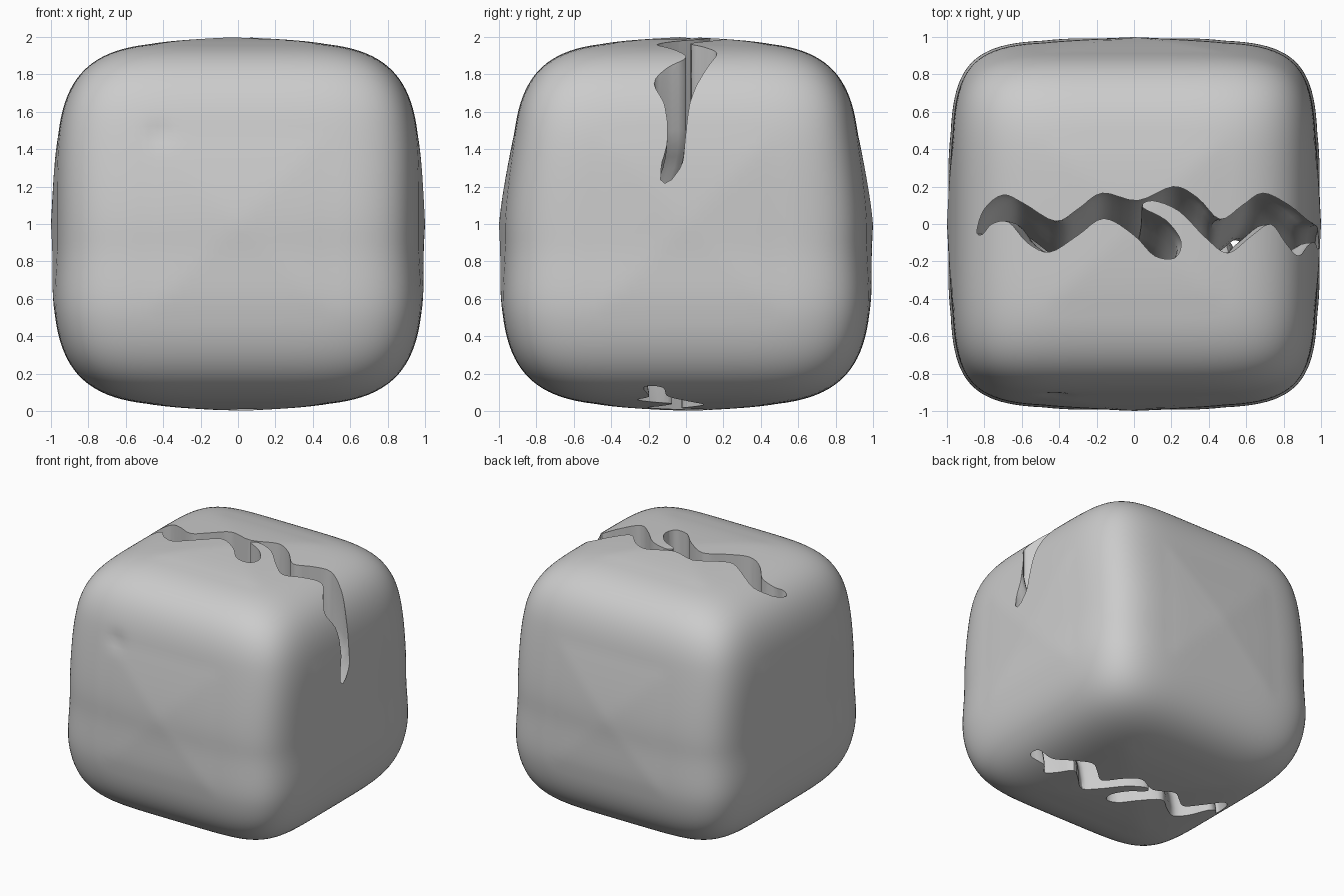
import bpy, bmesh, math
from mathutils import Vector

old = bpy.data.objects.get("Cube")
if old:
    bpy.data.objects.remove(old, do_unlink=True)

stone = bpy.data.materials.new("plain_grey")
stone.use_nodes = True
stone.diffuse_color = (0.6, 0.6, 0.6, 1)
stone.node_tree.nodes["Principled BSDF"].inputs["Base Color"].default_value = (0.6, 0.6, 0.6, 1)


def make_object(name, bm):
    bmesh.ops.recalc_face_normals(bm, faces=bm.faces)
    mesh = bpy.data.meshes.new(name)
    bm.to_mesh(mesh)
    bm.free()
    mesh.materials.append(stone)
    obj = bpy.data.objects.new(name, mesh)
    bpy.context.collection.objects.link(obj)
    return obj


def ramp(value, low, high):
    t = min(max((value - low) / (high - low), 0), 1)
    return t * t * (3 - 2 * t)


# Rounded block: a dense cube pushed onto a superellipsoid with pillowed faces
SIDE_POWER, TOP_POWER = 5.4, 4.1
bm = bmesh.new()
bmesh.ops.create_cube(bm, size=2)
bmesh.ops.subdivide_edges(bm, edges=bm.edges, cuts=39, use_grid_fill=True)
for v in bm.verts:
    x, y, z = (abs(c) for c in v.co)
    around = (x ** SIDE_POWER + y ** SIDE_POWER) ** (TOP_POWER / SIDE_POWER)
    p = v.co / (around + z ** TOP_POWER) ** (1 / TOP_POWER)
    off_centre = sorted((x, y, z))[1]
    p *= 1 - 0.026 * min(off_centre / 0.5, 1)
    # Flared foot, and front and back leaning in towards the top
    foot = 1 + 0.02 * ramp(-p.z, 0.1, 0.5)
    p.x *= foot
    p.y *= foot * (1 - 0.045 * ramp(p.z, -0.05, 0.55))
    # Shallow dent in the front face
    if p.y < 0:
        p.y += 0.015 * math.exp(-((p.x + 0.42) ** 2 + (p.z - 0.48) ** 2) / 0.004)
    v.co = p + Vector((0, 0, 1))
block = make_object("cracked_block", bm)

# Crack outline seen in plan: back lip left to right, then front lip right to left
back_lip = [(-.84, -.04), (-.8, .08), (-.7, .155), (-.59, .11), (-.42, .015), (-.3, .08),
            (-.17, .165), (.02, .125), (.21, .2), (.34, .14), (.46, .025), (.58, .1),
            (.69, .165), (.83, .1), (.96, .0), (1.08, -.01)]
front_lip = [(1.08, -.11), (.95, -.1), (.88, -.17), (.81, -.1), (.73, 0), (.62, -.07),
             (.5, -.155), (.38, -.07), (.24, .07), (.1, .125), (.045, .09), (.17, .02),
             (.25, -.09), (.22, -.18), (.11, -.17), (0, -.06), (-.16, .03), (-.3, -.06),
             (-.45, -.15), (-.57, -.1), (-.67, .01), (-.76, 0), (-.81, -.055)]


def smooth_loop(points, steps):
    result = []
    n = len(points)
    for i in range(n):
        a, b, c, d = (Vector(points[(i + k) % n]) for k in (-1, 0, 1, 2))
        for s in range(steps):
            t = s / steps
            result.append(b + (c - a) * (t / 2)
                          + (2 * a - 5 * b + 4 * c - d) * (t * t / 2)
                          + (3 * b - a - 3 * c + d) * (t ** 3 / 2))
    return result


# Crack cutter: upright near the top, then bowed forward and shortened downward
outline = smooth_loop(back_lip + front_lip, 4)
bm = bmesh.new()
rings = []
for z in (2.15, 1.8, 1.5, 1.42, 1.36, 1.3, 1.2, 1.1, 1, .9, .8, .7, .6, .5, .4, .3, .2, .1, -.15):
    bow = -0.22 * math.sin(math.pi * ramp(1.45 - z, 0, 1.4))
    shrink = 1 - 0.1 * ramp(1.5 - z, 0, 0.25) - 0.1 * ramp(1.2 - z, 0, 1)
    slide = -0.09 * ramp(1.2 - z, 0, 1)
    skew = -0.1 * ramp(1.2 - z, 0, 1)
    rings.append([bm.verts.new((p.x * shrink + slide, p.y + bow + skew * p.x, z))
                  for p in outline])
for upper, lower in zip(rings, rings[1:]):
    for i in range(len(outline)):
        j = (i + 1) % len(outline)
        bm.faces.new((upper[i], upper[j], lower[j], lower[i]))
caps = [bm.faces.new(rings[0]), bm.faces.new(rings[-1])]
bmesh.ops.triangulate(bm, faces=caps)
cutter = make_object("crack_cutter", bm)
cutter.hide_render = True
cutter.hide_set(True)

# Carve the crack and apply the cut
cut = block.modifiers.new("crack", 'BOOLEAN')
cut.operation = 'DIFFERENCE'
cut.solver = 'EXACT'
cut.object = cutter
bpy.context.view_layer.objects.active = block
block.select_set(True)
bpy.ops.object.modifier_apply(modifier=cut.name)
bpy.data.objects.remove(cutter, do_unlink=True)
bpy.ops.object.shade_smooth_by_angle(angle=math.radians(40))
